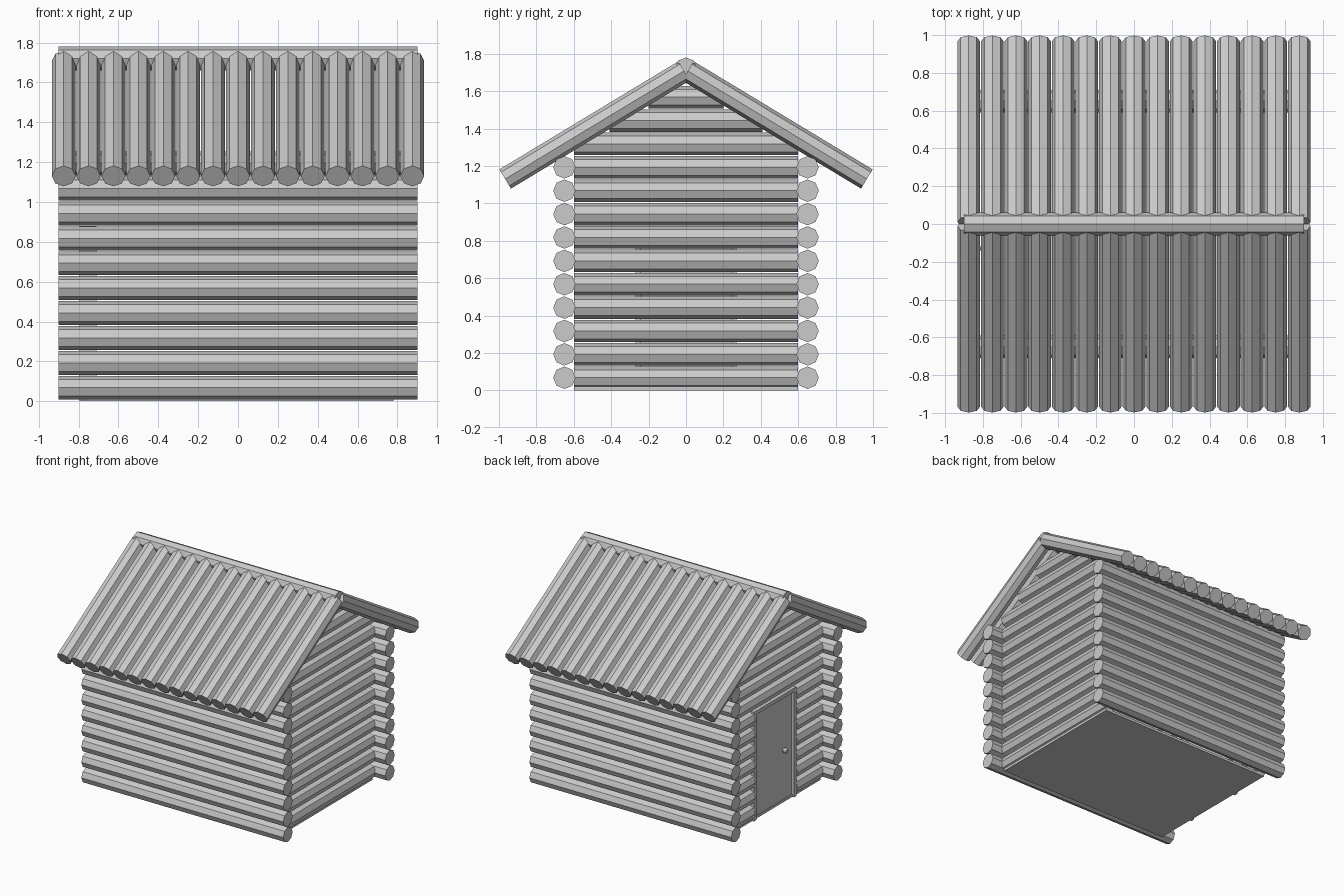
import bpy, bmesh
from mathutils import Vector, Matrix

if "Cube" in bpy.data.objects:
    bpy.data.objects.remove(bpy.data.objects["Cube"])

R = 0.06          # log radius
STEP = 0.125      # log spacing
Z0 = 0.0675       # height of the lowest log's axis


def finish(name, bm):
    mesh = bpy.data.meshes.new(name)
    bm.to_mesh(mesh)
    bm.free()
    obj = bpy.data.objects.new(name, mesh)
    bpy.context.collection.objects.link(obj)
    return obj


def logs(name, spans):
    """One object made of eight-sided logs, each given by its two end points."""
    bm = bmesh.new()
    for a, b in spans:
        a, b = Vector(a), Vector(b)
        d = b - a
        m = Matrix.Translation((a + b) / 2) @ d.to_track_quat('Z', 'Y').to_matrix().to_4x4()
        bmesh.ops.create_cone(bm, cap_ends=True, segments=8, radius1=R, radius2=R,
                              depth=d.length, matrix=m)
    return finish(name, bm)


def boxes(name, bounds):
    """One object made of boxes given as (min corner, max corner)."""
    bm = bmesh.new()
    for lo, hi in bounds:
        lo, hi = Vector(lo), Vector(hi)
        m = Matrix.Translation((lo + hi) / 2) @ Matrix.Diagonal((*(hi - lo), 1))
        bmesh.ops.create_cube(bm, size=1, matrix=m)
    return finish(name, bm)


def level(i):
    return Z0 + STEP * i


# Long walls
for side, y in (("front", -0.65), ("back", 0.65)):
    logs(side + "_wall", [((-0.9, y, level(i)), (0.9, y, level(i))) for i in range(10)])

# Gable walls: full courses, then shorter ones under the roof
half = [0.6] * 11 + [0.41, 0.2]
logs("right_gable_wall", [((0.75, -h, level(i)), (0.75, h, level(i)))
                          for i, h in enumerate(half)])
left = []
for i, h in enumerate(half):
    if i < 7:     # courses interrupted by the doorway
        left += [((-0.75, s * 0.27, level(i)), (-0.75, s * h, level(i))) for s in (-1, 1)]
    else:
        left.append(((-0.75, -h, level(i)), (-0.75, h, level(i))))
logs("left_gable_wall", left)

# Roof slopes and ridge
for side, s in (("front", -1), ("back", 1)):
    logs(side + "_roof", [((STEP * i, s * 0.01, 1.708), (STEP * i, s * 0.967, 1.13))
                          for i in range(-7, 8)])
logs("ridge_log", [((-0.9, 0, 1.72), (0.9, 0, 1.72))])

# Floor
boxes("floor", [((-0.78, -0.6, 0), (0.78, 0.6, 0.02))])

# Door frame, leaf and knob
boxes("door_frame", [((-0.795, -0.27, 0), (-0.71, -0.24, 0.88)),
                     ((-0.795, 0.24, 0), (-0.71, 0.27, 0.88)),
                     ((-0.795, -0.24, 0.85), (-0.71, 0.24, 0.88))])
boxes("door", [((-0.775, -0.24, 0.005), (-0.735, 0.24, 0.85))])
bm = bmesh.new()
bmesh.ops.create_uvsphere(bm, u_segments=8, v_segments=6, radius=0.022,
                          matrix=Matrix.Translation((-0.795, -0.13, 0.42)))
finish("door_knob", bm)
